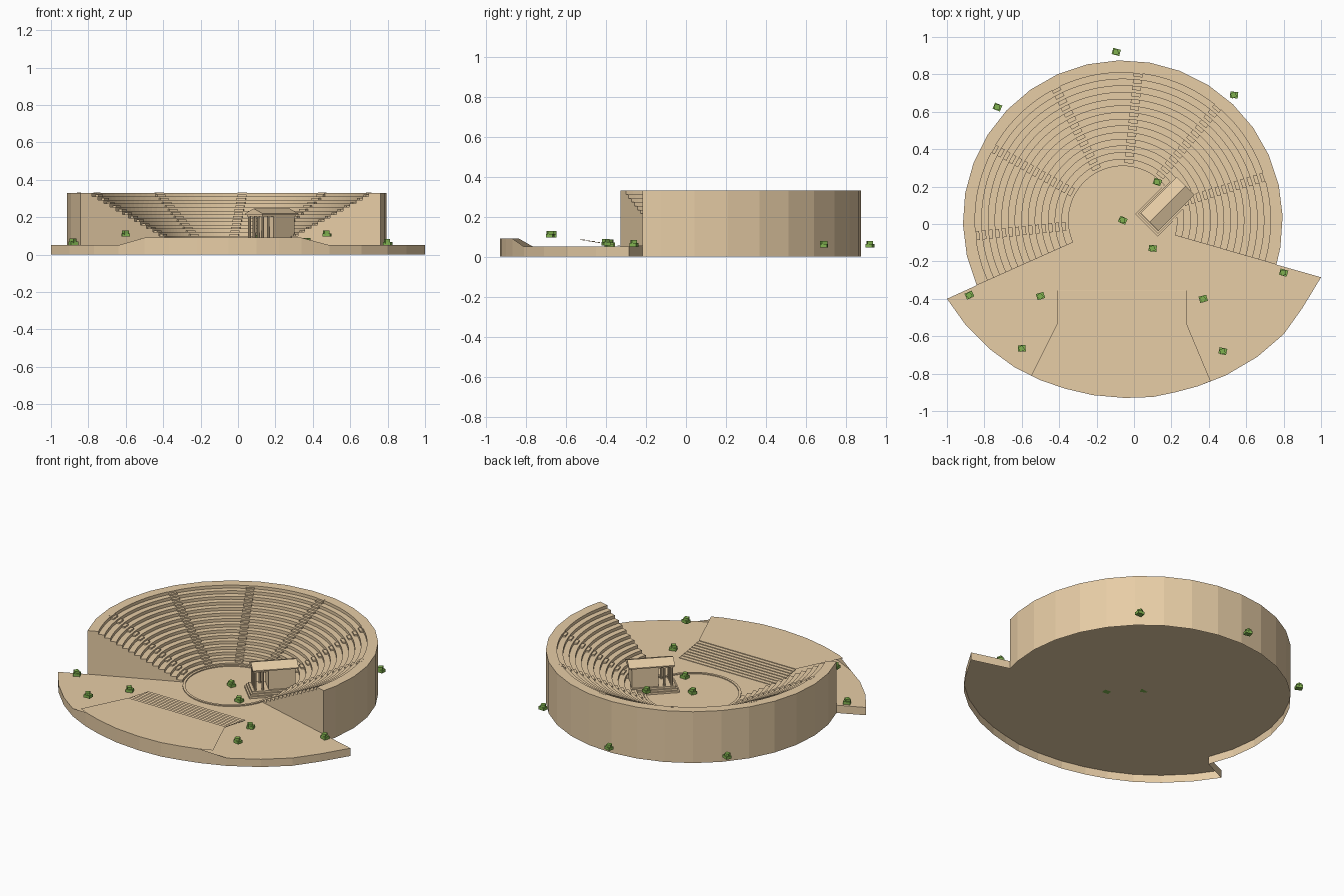
import bpy, bmesh, math, random
from mathutils import Matrix, Vector

if "Cube" in bpy.data.objects:
    bpy.data.objects.remove(bpy.data.objects["Cube"])

random.seed(4)
CX, CY = -0.06, 0.02            # centre of the bowl
A0, A1 = -16.1, 204.0           # bowl opening angles
ROUT, FLOOR = 0.855, 0.05


def material(name, col):
    m = bpy.data.materials.new(name)
    m.diffuse_color = (*col, 1)
    m.use_nodes = True
    m.node_tree.nodes["Principled BSDF"].inputs["Base Color"].default_value = m.diffuse_color
    return m


STONE = material("stone", (0.80, 0.61, 0.38))
GREEN = material("leaf", (0.22, 0.45, 0.08))


def polar(r, deg, z=0.0):
    a = math.radians(deg)
    return Vector((CX + r * math.cos(a), CY + r * math.sin(a), z))


def finish(name, bm, mat=STONE, fix=True):
    if fix:
        bmesh.ops.recalc_face_normals(bm, faces=bm.faces)
    me = bpy.data.meshes.new(name)
    bm.to_mesh(me)
    bm.free()
    me.materials.append(mat)
    ob = bpy.data.objects.new(name, me)
    bpy.context.collection.objects.link(ob)
    return ob


def skin(bm, rings, close=True, caps=True):
    """Join equal-length point rings with quads."""
    vs = [[bm.verts.new(p) for p in r] for r in rings]
    n = len(vs[0])
    for a, b in zip(vs, vs[1:]):
        for i in range(n if close else n - 1):
            j = (i + 1) % n
            bm.faces.new((a[i], a[j], b[j], b[i]))
    if caps:
        bm.faces.new(vs[0])
        bm.faces.new(vs[-1][::-1])


def box(bm, mat, x0, x1, y0, y1, z0, z1):
    m = mat @ Matrix.Translation(((x0 + x1) / 2, (y0 + y1) / 2, (z0 + z1) / 2)) \
        @ Matrix.Diagonal((x1 - x0, y1 - y0, z1 - z0, 1))
    bmesh.ops.create_cube(bm, size=1, matrix=m)


# seating bowl: round stepped rows inside a faceted outer wall
ROWS, R0, R1, Z0, Z1 = 14, 0.29, 0.79, 0.062, 0.33
dr, dz = (R1 - R0) / ROWS, (Z1 - Z0) / ROWS
steps = [(R0, FLOOR), (R0, Z0)]
for i in range(ROWS):
    r, z = R0 + dr * (i + 1), Z0 + dz * i
    steps += [(r, z), (r, z + dz)]
angles = [A0] + [1.5 + 11.25 * k for k in range(-1, 18)] + [A1]
SUB = 4
rings = []
for a, b in zip(angles, angles[1:]):
    h = math.radians(b - a) / 2
    for k in range(SUB + (b == A1)):
        t = k / SUB
        chord = ROUT * math.cos(h) / math.cos(h * (2 * t - 1))
        prof = steps + [(chord, Z1), (chord, FLOOR)]
        rings.append([polar(r, a + (b - a) * t, z) for r, z in prof])
bm = bmesh.new()
skin(bm, rings, close=False)
finish("seating_bowl", bm)

# radial stairways: half steps laid on the seat rows
bm = bmesh.new()
for a in (17, 50, 84, 117, 151, 186):
    m = Matrix.Translation((CX, CY, 0)) @ Matrix.Rotation(math.radians(a), 4, 'Z')
    for i in range(ROWS):
        r, z = R0 + dr * i, Z0 + dz * i
        box(bm, m, r + dr * 0.45, r + dr, -0.024, 0.024, z - 0.005, z + dz / 2)
    box(bm, m, R1 - 0.004, R1 + 0.012, -0.024, 0.024, Z1 - 0.01, Z1 + 0.001)
finish("stairways", bm)

# ground: one sheet under everything with a skirt down to the base
rim = [(-1, -0.4), (-0.9, -0.54), (-0.77, -0.67), (-0.64, -0.765), (-0.5, -0.835),
       (-0.37, -0.88), (-0.22, -0.915), (-0.05, -0.93), (0.1, -0.925), (0.22, -0.9),
       (0.34, -0.868), (0.49, -0.81), (0.66, -0.71), (0.8, -0.59), (0.9, -0.45), (1, -0.285)]
outline = [Vector((x, y, 0)) for x, y in rim]
outline += [polar(ROUT, a) for a in angles]
bm = bmesh.new()
low = [bm.verts.new(p) for p in outline]
top = [bm.verts.new(p + Vector((0, 0, FLOOR))) for p in outline]
for i in range(len(low)):
    j = (i + 1) % len(low)
    bm.faces.new((low[i], low[j], top[j], top[i]))
bm.faces.new(top)
finish("ground", bm, fix=False)

# orchestra curb
bm = bmesh.new()
N = 48
sec = ((0.27, FLOOR), (0.27, 0.056), (0.285, 0.056), (0.285, FLOOR))
skin(bm, [[polar(r, 360 * k / N, z) for r, z in sec] for k in range(N + 1)], close=False, caps=False)
finish("orchestra_curb", bm)

# raised front terrace, a thin deck with a rim wall
TOP = 0.09
bm = bmesh.new()
front = rim[3:12]
lo = [(x, y, FLOOR) for x, y in front]
hi = [(x, y, TOP) for x, y in front]
skin(bm, [hi[1:-1], lo[1:-1]], close=False, caps=False)
for tri in ((lo[0], lo[1], hi[1]), (lo[-2], lo[-1], hi[-2])):
    bm.faces.new([bm.verts.new(p) for p in tri])
deck = [(-0.55, -0.81, TOP)] + hi[1:-1] + [(0.41, -0.84, TOP), (0.28, -0.53, TOP), (-0.41, -0.53, TOP)]
bm.faces.new([bm.verts.new(p) for p in deck])
finish("front_terrace", bm, fix=False)

# shallow steps from terrace to orchestra
bm = bmesh.new()
path = [(-0.53, TOP)]
for i in range(8):
    y, z = path[-1]
    path += [(y, z - 0.0042), (y + 0.025, z - 0.0042)]
path += [(-0.33, 0.053), (-0.53, TOP - 0.006)]
skin(bm, [[(x, y, z) for y, z in path] for x in (0.28, -0.41)])
finish("terrace_steps", bm)

# stage house, turned 45 degrees
H = Matrix.Translation((0.18, 0.107, 0)) @ Matrix.Rotation(math.radians(45), 4, 'Z')
bm = bmesh.new()
box(bm, H, -0.16, 0.15, -0.085, 0.085, FLOOR, 0.062)
box(bm, H, -0.15, 0.14, -0.076, 0.076, FLOOR, 0.074)
box(bm, H, -0.14, 0.13, -0.067, 0.067, FLOOR, 0.086)
finish("house_platform", bm)
bm = bmesh.new()
box(bm, H, -0.04, 0.118, -0.055, 0.055, 0.08, 0.21)
finish("house_walls", bm)
bm = bmesh.new()
for u, v in [(-0.118, w) for w in (-0.05, -0.017, 0.017, 0.05)] + [(-0.075, -0.05), (-0.075, 0.05)]:
    bmesh.ops.create_cone(bm, cap_ends=True, segments=8, radius1=0.008, radius2=0.007, depth=0.125,
                          matrix=H @ Matrix.Translation((u, v, 0.1425)))
finish("house_columns", bm)
bm = bmesh.new()
box(bm, H, -0.127, 0.122, -0.059, 0.059, 0.203, 0.214)
gable = [(-0.067, 0.212), (0.067, 0.212), (0.067, 0.219), (0, 0.246), (-0.067, 0.219)]
skin(bm, [[H @ Vector((u, v, z)) for v, z in gable] for u in (-0.136, 0.136)])
finish("house_roof", bm)

# bushes
bushes = [(-0.095, 0.92, 0.045), (-0.73, 0.625, 0.045), (0.535, 0.69, 0.045), (0.125, 0.225, 0.086),
          (-0.06, 0.02, 0.05), (0.1, -0.13, 0.05), (-0.88, -0.38, 0.052), (-0.5, -0.385, 0.052),
          (0.37, -0.4, 0.055), (0.8, -0.26, 0.05), (-0.6, -0.665, 0.096), (0.475, -0.68, 0.096)]
bm = bmesh.new()
for x, y, z in bushes:
    m = Matrix.Translation((x, y, z)) @ Matrix.Rotation(random.uniform(-0.5, 0.5), 4, 'Z')
    box(bm, m, -0.021, 0.021, -0.017, 0.017, 0, 0.018)
    box(bm, m @ Matrix.Rotation(0.5, 4, 'Z'), -0.016, 0.011, -0.014, 0.014, 0.01, 0.033)
finish("bushes", bm, GREEN)
